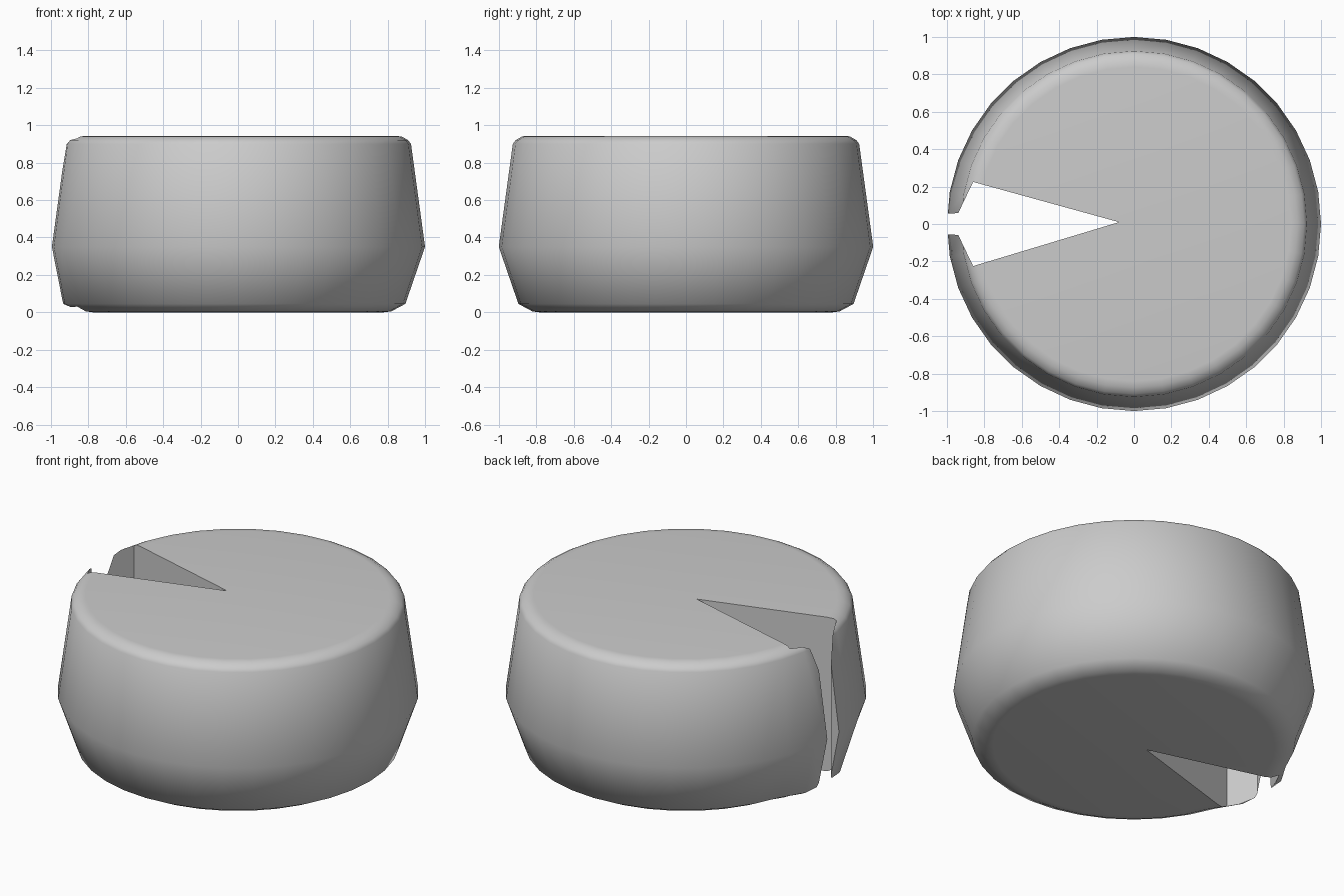
import bpy, bmesh
from math import cos, sin, tau, pi

cube = bpy.data.objects.get("Cube")
if cube:
    bpy.data.objects.remove(cube, do_unlink=True)

grey = bpy.data.materials.new("plain_grey")
grey.use_nodes = True
colour = (0.6, 0.6, 0.6, 1)
grey.diffuse_color = colour
grey.node_tree.nodes["Principled BSDF"].inputs["Base Color"].default_value = colour


def make_object(name, bm):
    bmesh.ops.recalc_face_normals(bm, faces=bm.faces)
    mesh = bpy.data.meshes.new(name)
    bm.to_mesh(mesh)
    bm.free()
    mesh.materials.append(grey)
    obj = bpy.data.objects.new(name, mesh)
    bpy.context.collection.objects.link(obj)
    return obj


# Round body: rings of a barrel profile, (radius, height)
PROFILE = [(0.78, 0), (0.82, 0.005), (0.895, 0.045), (1.0, 0.35),
           (0.925, 0.9), (0.91, 0.92), (0.875, 0.94), (0.84, 0.943)]
SIDES = 36
bm = bmesh.new()
rings = []
for r, z in PROFILE:
    ring = []
    for i in range(SIDES):
        a = tau * i / SIDES
        # lower lip swells a little beside the slit
        swell = 0.045 if z < 0.1 and abs(a - pi) < 0.2 else 0
        ring.append(bm.verts.new(((r + swell) * cos(a), (r + swell) * sin(a), z)))
    rings.append(ring)
for low, high in zip(rings, rings[1:]):
    for i in range(SIDES):
        j = (i + 1) % SIDES
        bm.faces.new((low[i], low[j], high[j], high[i]))
bm.faces.new(rings[0])
bm.faces.new(rings[-1])
body = make_object("round_body", bm)

# Wedge cutter: opens from the centre, then closes to a narrow slit at the rim
side = [(-0.86, 0.225), (-0.94, 0.058), (-1.2, 0.05)]
outline = [(-0.08, 0.01)] + side + [(x, -y) for x, y in reversed(side)]
bm = bmesh.new()
base = bm.faces.new([bm.verts.new((x, y, -0.2)) for x, y in outline])
extruded = bmesh.ops.extrude_face_region(bm, geom=[base])["geom"]
bmesh.ops.translate(bm, vec=(0, 0, 1.4),
                    verts=[g for g in extruded if isinstance(g, bmesh.types.BMVert)])
cutter = make_object("wedge_cutter", bm)
cutter.hide_render = True

# Cut the wedge and keep the result
bpy.ops.object.select_all(action="DESELECT")
body.select_set(True)
bpy.context.view_layer.objects.active = body
cut = body.modifiers.new("wedge_cut", "BOOLEAN")
cut.operation = "DIFFERENCE"
cut.solver = "EXACT"
cut.object = cutter
bpy.ops.object.modifier_apply(modifier=cut.name)
bpy.data.objects.remove(cutter, do_unlink=True)
bpy.ops.object.shade_smooth_by_angle(angle=0.9)
